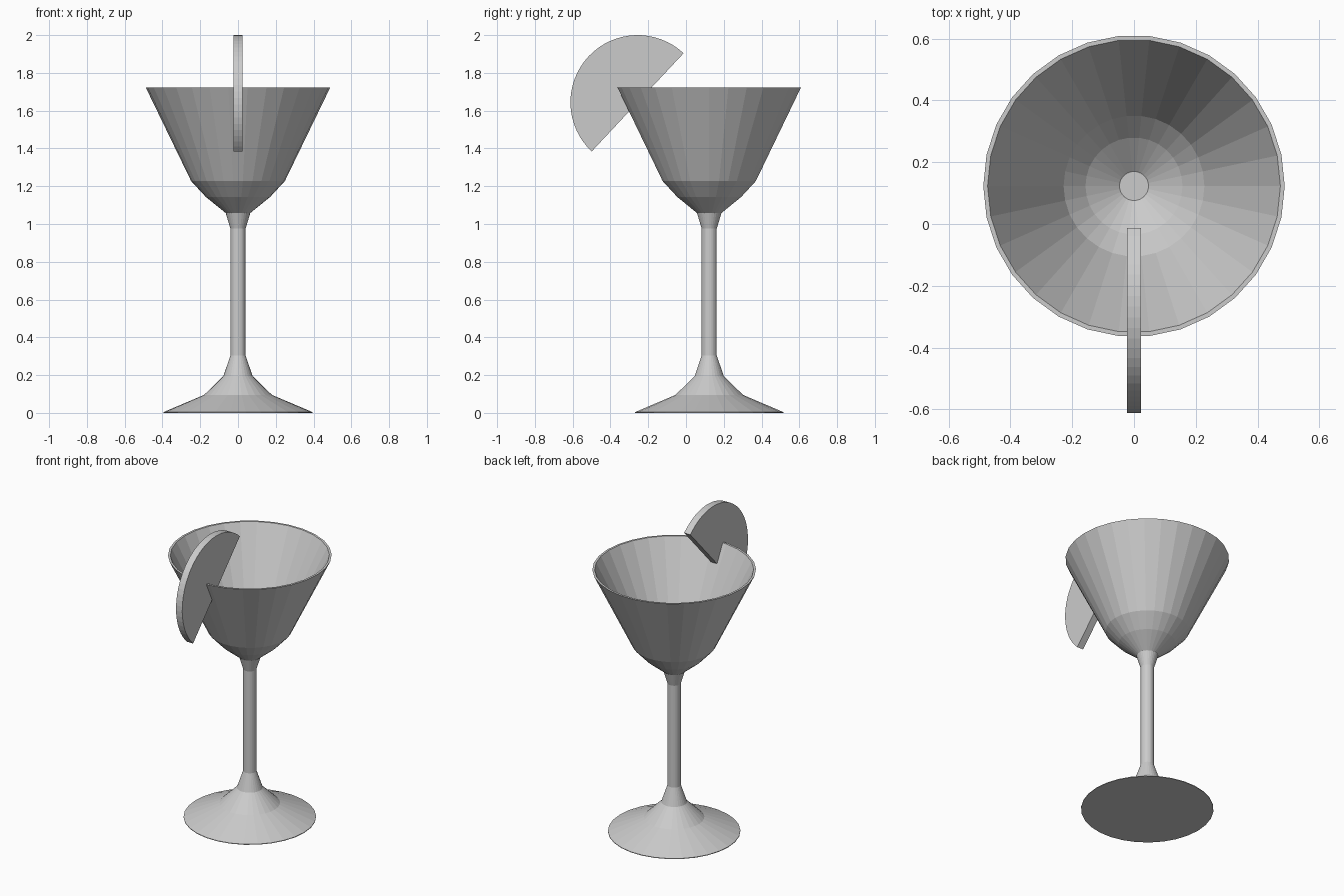
import bpy
import bmesh
from math import sin, cos, radians, tau

cube = bpy.data.objects.get("Cube")
if cube:
    bpy.data.objects.remove(cube, do_unlink=True)

# One grey for every part
grey = bpy.data.materials.new("light grey")
grey.use_nodes = True
color = (0.6, 0.6, 0.6, 1)
grey.diffuse_color = color
grey.node_tree.nodes["Principled BSDF"].inputs["Base Color"].default_value = color

SIDES = 30
GLASS_Y = 0.123


def add_object(name, bm, location):
    bmesh.ops.recalc_face_normals(bm, faces=bm.faces)
    mesh = bpy.data.meshes.new(name)
    bm.to_mesh(mesh)
    bm.free()
    mesh.materials.append(grey)
    obj = bpy.data.objects.new(name, mesh)
    obj.location = location
    bpy.context.collection.objects.link(obj)
    return obj


def lathe(name, profile):
    """Turn (radius, height) points around z and cap both ends."""
    bm = bmesh.new()
    rings = [[bm.verts.new((r * cos(tau * i / SIDES), r * sin(tau * i / SIDES), z))
              for i in range(SIDES)] for r, z in profile]
    for low, high in zip(rings, rings[1:]):
        for i in range(SIDES):
            j = (i + 1) % SIDES
            bm.faces.new((low[i], low[j], high[j], high[i]))
    bm.faces.new(rings[0])
    bm.faces.new(rings[-1])
    return add_object(name, bm, (0, GLASS_Y, 0))


# Glass: flared foot, stem, bowl outside, rim, bowl inside
foot = [(0.395, 0), (0.395, 0.004), (0.18, 0.095), (0.077, 0.195)]
stem = [(0.04, 0.305), (0.04, 0.975), (0.065, 1.058)]
bowl_outside = [(0.17, 1.143), (0.248, 1.227), (0.488, 1.722)]
bowl_inside = [(0.474, 1.722), (0.228, 1.235), (0.157, 1.157), (0.047, 1.075)]
lathe("cocktail_glass", foot + stem + bowl_outside + bowl_inside)

# Half-round fruit slice hooked over the rim
RADIUS, HALF_THICK, ARC_STEPS = 0.356, 0.0225, 32
bm = bmesh.new()
outline = []
for i in range(ARC_STEPS + 1):
    a = radians(46.9 + 180 * i / ARC_STEPS)
    outline.append(bm.verts.new((-HALF_THICK, RADIUS * cos(a), RADIUS * sin(a))))
face = bm.faces.new(outline)
side = bmesh.ops.extrude_face_region(bm, geom=[face])["geom"]
bmesh.ops.translate(bm, vec=(2 * HALF_THICK, 0, 0),
                    verts=[v for v in side if isinstance(v, bmesh.types.BMVert)])
add_object("fruit_slice", bm, (0, -0.256, 1.644))
